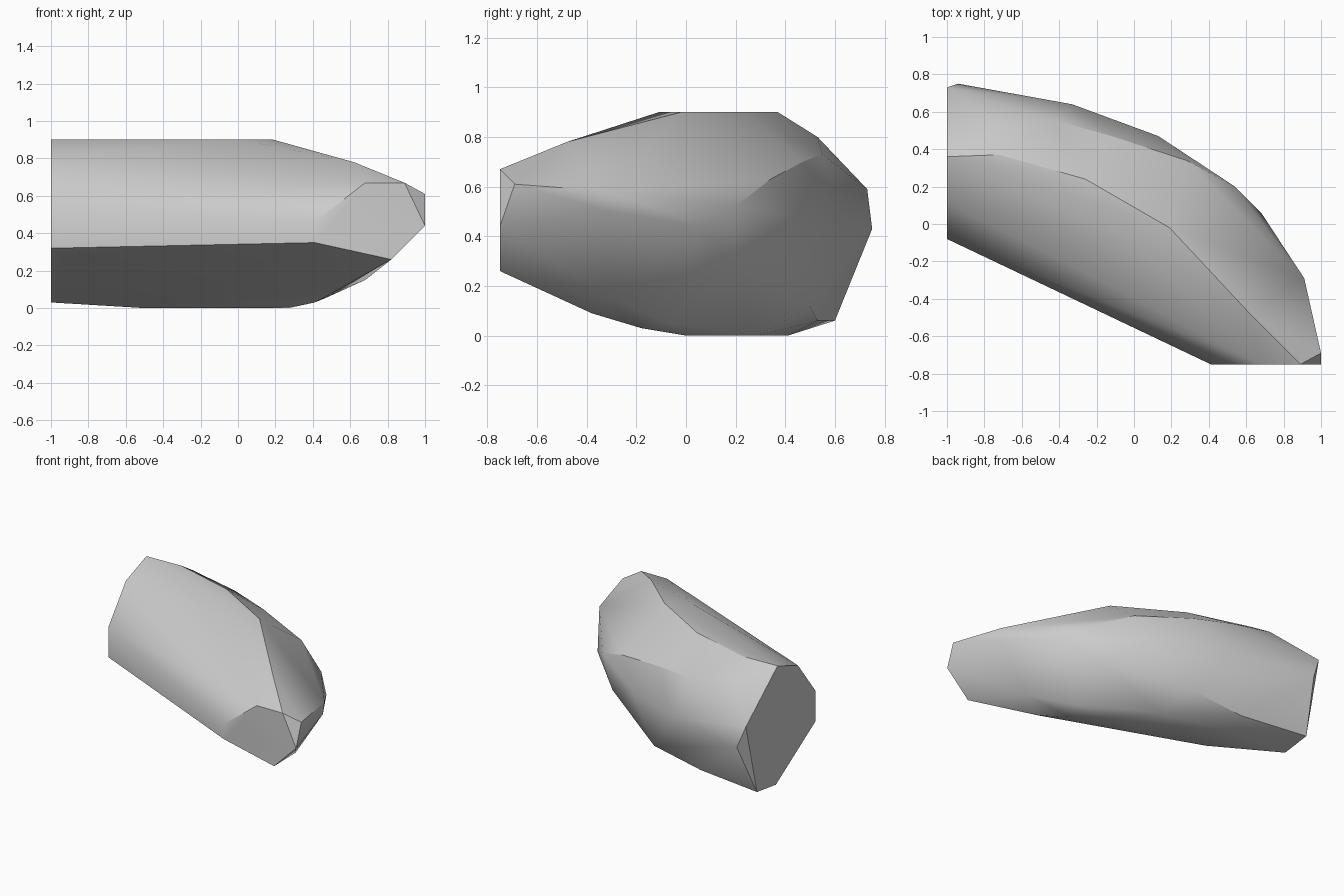
import bpy
import bmesh
from math import radians

cube = bpy.data.objects.get("Cube")
if cube:
    bpy.data.objects.remove(cube, do_unlink=True)


def flat_material(name, colour):
    material = bpy.data.materials.new(name)
    material.use_nodes = True
    material.diffuse_color = colour
    shader = material.node_tree.nodes["Principled BSDF"]
    shader.inputs["Base Color"].default_value = colour
    return material


def wrap_profiles(name, profiles, material):
    """Stretch a faceted convex skin over a set of guide profiles."""
    mesh = bpy.data.meshes.new(name)
    bm = bmesh.new()
    for profile in profiles:
        for point in profile:
            bm.verts.new(point)
    result = bmesh.ops.convex_hull(bm, input=bm.verts[:])
    spare = set(result["geom_interior"]) | set(result["geom_unused"])
    loose = [item for item in spare if isinstance(item, bmesh.types.BMVert)]
    bmesh.ops.delete(bm, geom=loose, context="VERTS")
    # Merge the flat cut faces into single polygons
    bmesh.ops.dissolve_limit(bm, angle_limit=radians(1),
                             verts=bm.verts[:], edges=bm.edges[:])
    bmesh.ops.recalc_face_normals(bm, faces=bm.faces[:])
    bm.to_mesh(mesh)
    bm.free()
    mesh.materials.append(material)
    body = bpy.data.objects.new(name, mesh)
    bpy.context.collection.objects.link(body)
    bpy.ops.object.select_all(action="DESELECT")
    body.select_set(True)
    bpy.context.view_layer.objects.active = body
    bpy.ops.object.shade_smooth_by_angle(angle=radians(30))
    return body


# Flat cut at the wide end, as (y, z) outline
wide_cut = [(-1, y, z) for y, z in (
    (-.08, .32), (-.08, .55), (.12, .81), (.36, .9),
    (.73, .59), (.6, .06), (.38, .03))]

# Flat cut at the nose, as (x, z) outline, with its chipped corner
nose_cut = [(x, -.75, z) for x, z in (
    (.41, .35), (.41, .46), (.68, .67), (.89, .67), (1, .44), (.82, .26))]
nose_chip = [(1, -.69, .61)]

# Flat top outline, as (x, y), and the ridge sloping down to the nose
top_plane = [(x, y, .9) for x, y in (
    (.01, -.11), (.19, -.02), (-.26, .24), (-.72, .37))]
nose_ridge = [(.62, -.48, .78)]

# Flat underside outline, as (x, y), and the keel rising to the nose
bottom_plane = [(x, y, 0) for x, y in (
    (.27, 0), (.01, .29), (-.5, .41), (-.5, .15))]
keel = [(.41, -.18, .03), (.52, -.38, .09), (.68, -.3, .15), (.46, -.06, .05)]

# Curved back: upper shoulder, widest line and lower shoulder
upper_shoulder = [(-.74, .53, .8), (-.41, .55, .73),
                  (-.12, .47, .7), (.28, .34, .63)]
widest_line = [(-.94, .75, .43), (-.33, .64, .45), (.13, .47, .48),
               (.54, .2, .52), (.68, .06, .44), (.91, -.29, .58),
               (.91, -.31, .5)]
lower_shoulder = [(-.49, .53, .06), (-.09, .5, .12), (.46, .2, .27)]

stone_grey = flat_material("stone grey", (.6, .6, .6, 1))
wrap_profiles("boulder_body", [
    wide_cut, nose_cut, nose_chip, top_plane, nose_ridge, bottom_plane,
    keel, upper_shoulder, widest_line, lower_shoulder], stone_grey)
